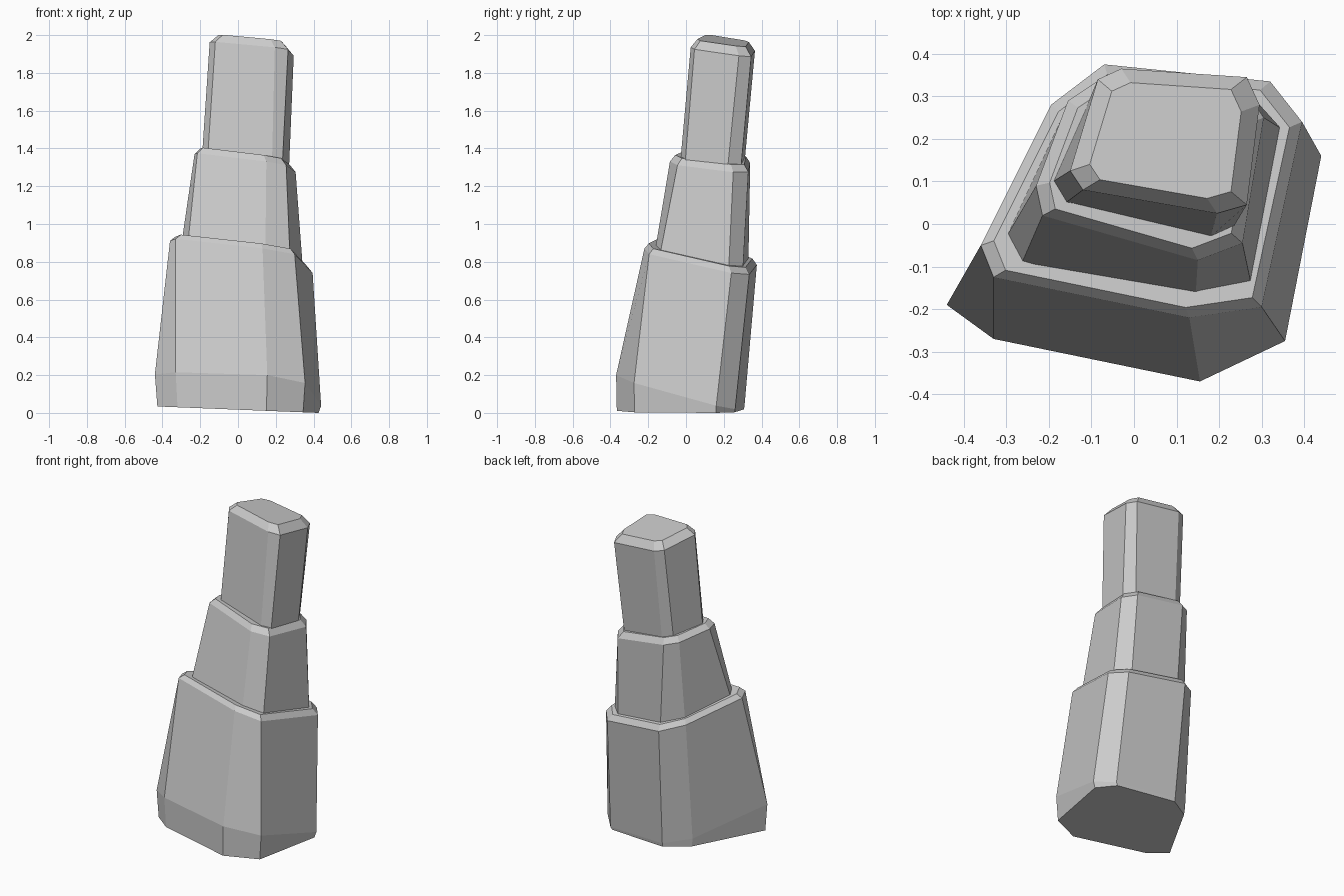
import bpy
import bmesh
from mathutils import Vector

old_cube = bpy.data.objects.get("Cube")
if old_cube:
    bpy.data.objects.remove(old_cube, do_unlink=True)

# single flat stone grey
stone = bpy.data.materials.new("stone_grey")
stone.use_nodes = True
stone_colour = (.6, .6, .6, 1)
stone.diffuse_color = stone_colour
stone.node_tree.nodes["Principled BSDF"].inputs["Base Color"].default_value = stone_colour


def ring(outline, plane):
    """Lift a flat outline onto the tilted plane (height, x slope, y slope)."""
    height, slope_x, slope_y = plane
    return [Vector((x, y, height + slope_x * x + slope_y * y)) for x, y in outline]


def shrink(points, factor, lift):
    """Pull a ring towards its centre and raise it, giving a bevelled rim."""
    centre = sum(points, Vector()) / len(points)
    return [centre + (p - centre) * factor + Vector((0, 0, lift)) for p in points]


def stone_block(name, rings):
    """Loft the rings into a closed, flat-shaded block."""
    mesh = bpy.data.meshes.new(name)
    bm = bmesh.new()
    loops = [[bm.verts.new(p) for p in points] for points in rings]
    for lower, upper in zip(loops, loops[1:]):
        count = len(lower)
        for i in range(count):
            j = (i + 1) % count
            bm.faces.new((lower[i], lower[j], upper[j], upper[i]))
    bm.faces.new(list(reversed(loops[0])))
    bm.faces.new(loops[-1])
    bmesh.ops.recalc_face_normals(bm, faces=bm.faces)
    bm.to_mesh(mesh)
    bm.free()
    mesh.materials.append(stone)
    block = bpy.data.objects.new(name, mesh)
    bpy.context.collection.objects.link(block)
    return block


# Outlines are chamfered rectangles, counter-clockwise from the front -x corner.

# bottom block, with a sloping crease above its foot
foot = [(-.44, -.19), (-.33, -.27), (.155, -.37), (.355, -.275),
        (.44, .16), (.35, .26), (-.05, .31), (-.2, .22)]
shoulder = [(-.36, -.05), (-.33, -.125), (.13, -.22), (.3, -.195),
            (.395, .24), (.32, .335), (-.07, .375), (-.195, .28)]
sole = [(x * .97, y * .99) for x, y in foot]
crease = ring(foot, (.117, -.085, -.26))
rim = ring(shoulder, (.847, -.15, -.197))
stone_block("bottom_block", [ring(sole, (.017, -.04, 0)), crease, rim,
                             shrink(rim, .92, .03)])

# middle block
base = [(-.3, -.03), (-.265, -.095), (.145, -.165), (.275, -.14),
        (.345, .225), (.27, .3), (-.05, .33), (-.17, .25)]
shoulder = [(-.23, .09), (-.215, .02), (.15, -.085), (.255, -.045),
            (.305, .25), (.25, .33), (-.08, .34), (-.155, .29)]
rim = ring(shoulder, (1.345, -.15, -.1))
stone_block("middle_block", [ring(base, (.84, -.15, -.2)), rim,
                             shrink(rim, .88, .035)])

# top block
base = [(-.19, .1), (-.16, .05), (.18, -.03), (.235, -.005),
        (.27, .22), (.23, .29), (-.05, .31), (-.11, .28)]
shoulder = [(-.15, .125), (-.12, .08), (.195, .025), (.265, .045),
            (.295, .28), (.265, .345), (-.03, .365), (-.085, .34)]
rim = ring(shoulder, (1.961, -.115, -.13))
stone_block("top_block", [ring(base, (1.35, -.13, -.1)), rim,
                          shrink(rim, .8, .045)])
